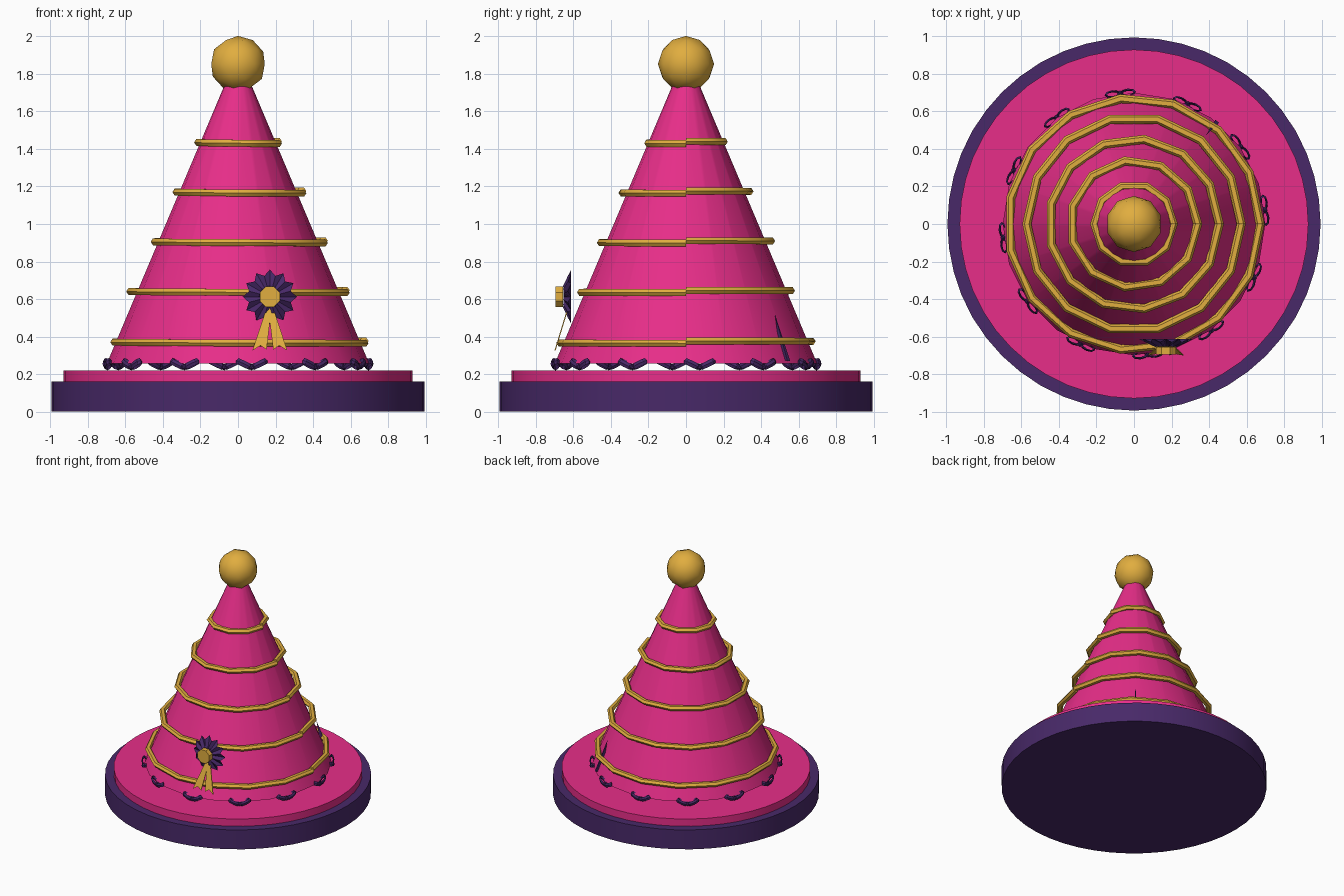
import bpy, bmesh
from math import sin, cos, pi, radians
from mathutils import Vector, Matrix

if "Cube" in bpy.data.objects:
    bpy.data.objects.remove(bpy.data.objects["Cube"])


def material(name, rgb):
    m = bpy.data.materials.new(name)
    m.diffuse_color = (*rgb, 1)
    m.use_nodes = True
    m.node_tree.nodes["Principled BSDF"].inputs["Base Color"].default_value = m.diffuse_color
    return m


PINK = material("pink", (0.80, 0.027, 0.25))
PURPLE = material("purple", (0.065, 0.022, 0.14))
GOLD = material("gold", (0.75, 0.42, 0.05))


def make(name, verts, faces, mat, smooth=None):
    me = bpy.data.meshes.new(name)
    me.from_pydata([tuple(v) for v in verts], [], faces)
    bm = bmesh.new()
    bm.from_mesh(me)
    bmesh.ops.recalc_face_normals(bm, faces=bm.faces)
    bm.to_mesh(me)
    bm.free()
    me.materials.append(mat)
    ob = bpy.data.objects.new(name, me)
    bpy.context.collection.objects.link(ob)
    if smooth:
        bpy.ops.object.select_all(action='DESELECT')
        bpy.context.view_layer.objects.active = ob
        ob.select_set(True)
        bpy.ops.object.shade_smooth_by_angle(angle=radians(smooth))
    return ob


def frustum(name, r0, r1, z0, z1, n, mat, smooth=40):
    verts = [(r * cos(2 * pi * i / n), r * sin(2 * pi * i / n), z)
             for r, z in ((r0, z0), (r1, z1)) for i in range(n)]
    faces = [(i, (i + 1) % n, n + (i + 1) % n, n + i) for i in range(n)]
    faces += [tuple(range(n)), tuple(range(n, 2 * n))]
    return make(name, verts, faces, mat, smooth)


def tube(name, path, side_axes, sides, mat, closed=False, smooth=50):
    # Sweep a round section along path; side_axes holds two section vectors per point
    verts, faces, n = [], [], len(path)
    for p, (u, v) in zip(path, side_axes):
        verts += [p + u * cos(2 * pi * k / sides) + v * sin(2 * pi * k / sides)
                  for k in range(sides)]
    for i in range(n if closed else n - 1):
        a, b = i * sides, ((i + 1) % n) * sides
        faces += [(a + k, a + (k + 1) % sides, b + (k + 1) % sides, b + k) for k in range(sides)]
    if not closed:
        faces += [tuple(range(sides)), tuple(range((n - 1) * sides, n * sides))]
    return make(name, verts, faces, mat, smooth)


# Stand: wide purple plinth with pink brim
frustum("plinth", 0.995, 0.995, 0, 0.16, 48, PURPLE)
frustum("brim", 0.93, 0.93, 0.16, 0.22, 48, PINK)

# Hat cone, lifted slightly above the brim
frustum("hat_cone", 0.70, 0.07, 0.255, 1.745, 20, PINK)

# Pompom
bpy.ops.mesh.primitive_ico_sphere_add(subdivisions=2, radius=0.15, location=(0, 0, 1.853))
pom = bpy.context.object
pom.name = "pompom"
pom.data.materials.append(GOLD)
bpy.ops.object.shade_smooth_by_angle(angle=radians(45))

# Gold cords, each with a small step at its seam on the right
for j, (z, r, n) in enumerate(((0.37, 0.672, 15), (0.64, 0.572, 14), (0.905, 0.455, 13),
                               (1.17, 0.34, 11), (1.435, 0.21, 10))):
    path, axes = [], []
    for i in range(n + 1):
        a = 2 * pi * i / n
        d = Vector((cos(a), sin(a), 0))
        path.append(d * r + Vector((0, 0, z + 0.006 * cos(a / 2))))
        axes.append((d * 0.024, Vector((0, 0, 0.021))))
    tube(f"gold_cord_{j}", path, axes, 6, GOLD)

# Ring of little bows around the hem: two raised loops and a knot
for b in range(12):
    a = radians(6 + 30 * b)
    out = Vector((cos(a), sin(a), 0))
    tan = Vector((-sin(a), cos(a), 0))
    up = Vector((0, 0, 1))
    base = out * 0.70 + up * 0.228
    for s in (-1, 1):
        along = (tan * s * 0.9 + up * 0.42).normalized()
        flat = along.cross(out).normalized()
        path, axes = [], []
        for i in range(8):
            t = 2 * pi * i / 8
            radial = along * cos(t) + out * sin(t)
            path.append(base + along * (0.046 + 0.040 * cos(t)) + out * 0.016 * sin(t) + up * 0.006)
            axes.append((radial * 0.006, flat * 0.016))
        tube(f"bow_loop_{b}_{s}", path, axes, 4, PURPLE, closed=True, smooth=30)
    bpy.ops.mesh.primitive_ico_sphere_add(subdivisions=1, radius=0.017, location=base + up * 0.008)
    knot = bpy.context.object
    knot.name = f"bow_knot_{b}"
    knot.data.materials.append(PURPLE)

# Rosette: pleated disc, outer points leaning back to the hat
C = Vector((0.17, 0, 0.612))
n = 24
verts = [C + Vector((0, -0.652, 0)), C + Vector((0, -0.612, 0))]
for i in range(n):
    t = 2 * pi * i / n + pi / 2
    r, y = (0.145, -0.612) if i % 2 == 0 else (0.115, -0.630)
    verts.append(C + Vector((r * cos(t), y, r * sin(t))))
for i in range(n):
    t = 2 * pi * i / n + pi / 2
    y = -0.632 if i % 2 == 0 else -0.655
    verts.append(C + Vector((0.06 * cos(t), y, 0.06 * sin(t))))
faces = []
for i in range(n):
    k = (i + 1) % n
    faces += [(2 + i, 2 + k, 2 + n + k, 2 + n + i), (0, 2 + n + i, 2 + n + k), (1, 2 + k, 2 + i)]
make("rosette_pleats", verts, faces, PURPLE)

# Rosette button
button = frustum("rosette_button", 0.058, 0.058, 0, 0.04, 8, GOLD, 20)
button.matrix_world = (Matrix.Translation(C + Vector((0, -0.655, 0)))
                       @ Matrix.Rotation(pi / 2, 4, 'X') @ Matrix.Rotation(pi / 8, 4, 'Z'))

# Swallow-tailed ribbon ends, mirrored about the rosette
for s in (-1, 1):
    outline = ((-0.010, 0.56), (0.022, 0.54), (0.093, 0.325), (0.050, 0.352), (0.018, 0.330))
    front = [Vector((0.17 + s * x, -0.63 - 0.07 * (0.56 - z) / 0.23, z)) for x, z in outline]
    back = [p + Vector((0, 0.006, 0)) for p in front]
    m = len(outline)
    faces = [tuple(range(m)), tuple(range(m, 2 * m))]
    faces += [(i, (i + 1) % m, m + (i + 1) % m, m + i) for i in range(m)]
    make(f"ribbon_tail_{'left' if s < 0 else 'right'}", front + back, faces, GOLD)

# Thin dark sliver lying on the back right of the cone
a = radians(51)
d, t = Vector((cos(a), sin(a), 0)), Vector((-sin(a), cos(a), 0))
verts = [d * 0.61 + Vector((0, 0, 0.52)), d * 0.705 + t * 0.012 + Vector((0, 0, 0.27)),
         d * 0.705 - t * 0.012 + Vector((0, 0, 0.27)), d * 0.65 + Vector((0, 0, 0.28))]
make("dark_sliver", verts, [(0, 1, 2), (0, 2, 3), (0, 3, 1), (1, 3, 2)], PURPLE)
